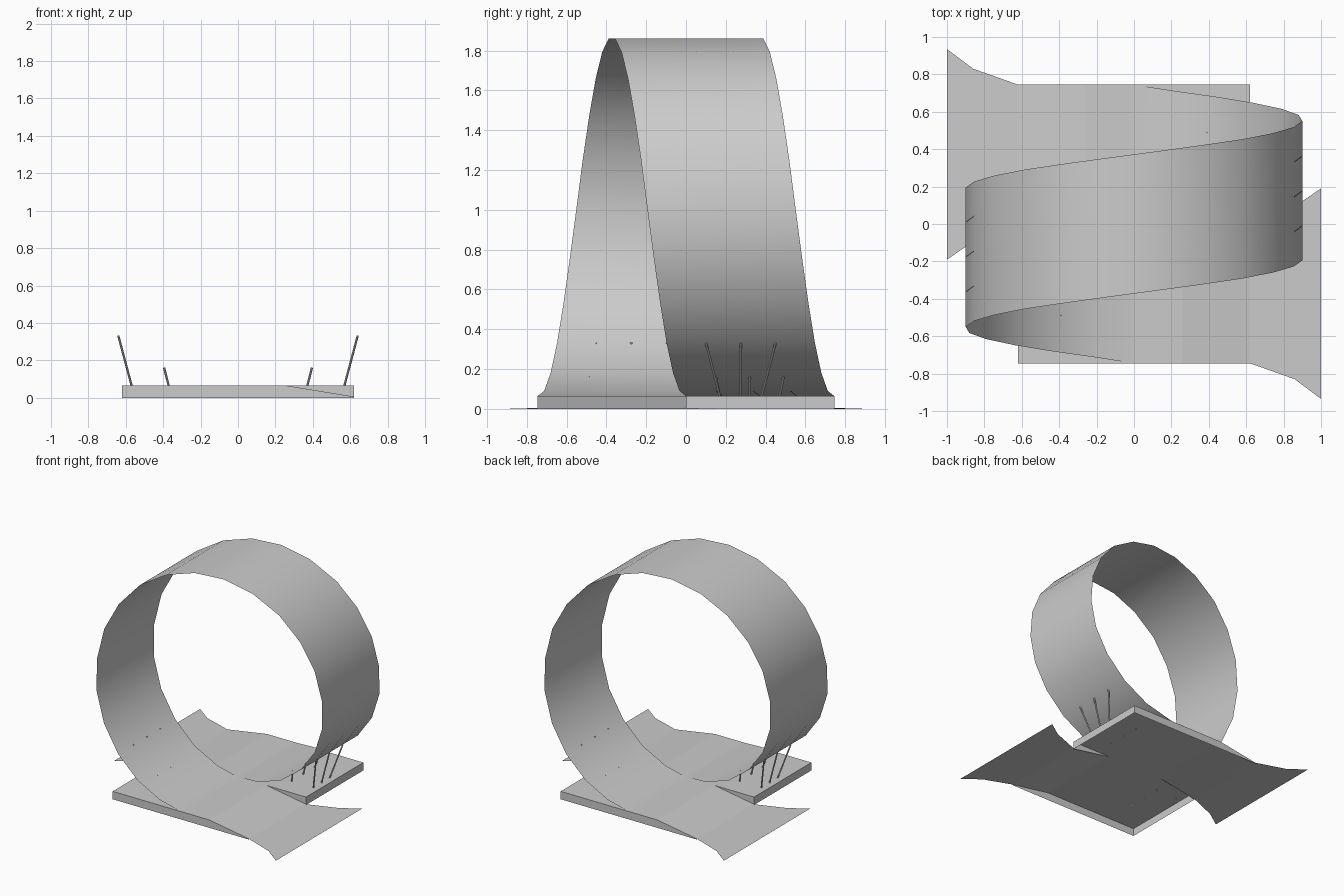
import bpy
from mathutils import Vector, Matrix

if "Cube" in bpy.data.objects:
    bpy.data.objects.remove(bpy.data.objects["Cube"])

W = 0.745      # track width
TOP = 0.065    # deck height
XB = 0.62      # deck half length


def mesh_object(name, verts, faces, smooth=False):
    me = bpy.data.meshes.new(name)
    me.from_pydata([tuple(v) for v in verts], [], faces)
    me.polygons.foreach_set("use_smooth", [smooth] * len(faces))
    me.update()
    ob = bpy.data.objects.new(name, me)
    bpy.context.collection.objects.link(ob)
    return ob


def half_turn_copy(ob, name):
    other = bpy.data.objects.new(name, ob.data)
    other.matrix_world = Matrix.Rotation(3.14159265, 4, 'Z')
    bpy.context.collection.objects.link(other)


# Loop outline, right half from the bottom up; mirrored for the left half
right = [(.21, .09), (.44, .18), (.638, .33), (.79, .53), (.88, .76), (.9, 1.005),
         (.855, 1.255), (.745, 1.475), (.58, 1.66), (.36, 1.793), (.122, 1.86)]
ring = [(0, TOP)] + [(-x, z) for x, z in right] + right[::-1] + [(0, TOP)]
N = len(ring) - 1


def loop_strip(name, y0, y1, grow=0.0):
    verts, faces = [], []
    for i, (x, z) in enumerate(ring):
        out = Vector((x, 0, z - 0.965)).normalized() * grow
        for y in (y0, y1):
            verts.append((x + out.x, y - W + W * i / N, z + out.z))
    for i in range(N):
        a = 2 * i
        faces.append((a, a + 1, a + 3, a + 2))
    return mesh_object(name, verts, faces, True)


# Corkscrew loop with three thin ribs on its outside
loop_strip("loop_track", 0, W)
for k in (1, 2, 3):
    y = W * k / 4
    loop_strip(f"loop_rib_{k}", y - .003, y + .003, 0.002)

# Half deck: open underneath, flat top then a slope down to the flared apron
side = [(-XB, 0), (-XB, TOP), (0.26, TOP), (XB, 0.006)]
rows = side + [(0.86, 0.002), (1.0, 0.0)]
front = [-W, -W, -W, -W, -0.83, -0.935]
back = [0, 0, 0, 0, 0.095, 0.19]
verts = [v for (x, z), a, b in zip(rows, front, back) for v in ((x, a, z), (x, b, z))]
faces = [(2 * i, 2 * i + 2, 2 * i + 3, 2 * i + 1) for i in range(5)]
verts += [(XB, -W, 0), (XB, 0, 0), (0.26, 0, 0), (0.26, -W, 0)]
faces = [tuple(reversed(f)) if i == 99 else f for i, f in enumerate(faces)]
faces.append((0, 12, 6, 4, 2))              # outer side wall
deck = mesh_object("entry_deck", verts, faces)
half_turn_copy(deck, "exit_deck")

# Wall along the middle, closing the step beside each slope
step = mesh_object("step_wall", [(0.26, 0, TOP), (XB, 0, 0), (XB, 0, TOP)], [(0, 1, 2)])
half_turn_copy(step, "step_wall_back")


# Slanted support posts
def post(name, foot, head, r=0.006):
    foot, head = Vector(foot), Vector(head)
    d = head - foot
    bpy.ops.mesh.primitive_cylinder_add(vertices=8, radius=r, depth=d.length)
    ob = bpy.context.object
    ob.name = name
    ob.data.transform(Matrix.Translation((foot + head) / 2) @ d.to_track_quat('Z', 'Y').to_matrix().to_4x4())
    half_turn_copy(ob, name + "_opposite")


for i, s in enumerate((-1, 0, 1)):
    post(f"tall_post_{i}", (.568, .275 + .105 * s, .062), (.64, .275 + .175 * s, .332))
    post(f"short_post_{i}", (.37, .32 + .15 * s, .062), (.395, .32 + .17 * s, .16))
